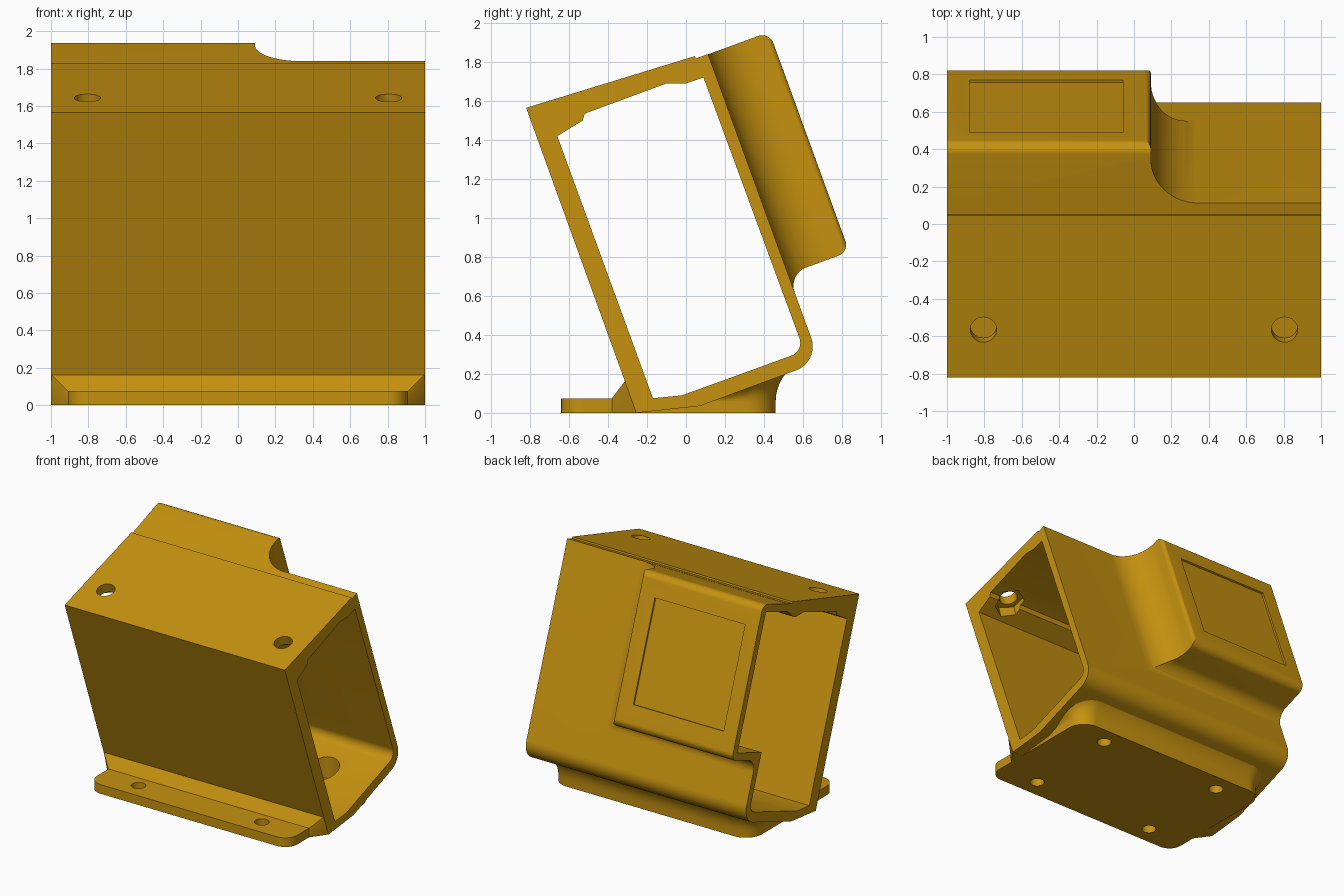
import bpy, bmesh, math
from mathutils import Matrix, Vector

if "Cube" in bpy.data.objects:
    bpy.data.objects.remove(bpy.data.objects["Cube"])

TILT = math.radians(20)
C, S = math.cos(TILT), math.sin(TILT)

gold = bpy.data.materials.new("golden_amber")
gold.diffuse_color = (0.56, 0.285, 0.005, 1)
gold.use_nodes = True
gold.node_tree.nodes["Principled BSDF"].inputs["Base Color"].default_value = gold.diffuse_color


def arc(cx, cy, r, a0, a1, n=12):
    return [(cx + r * math.cos(math.radians(a0 + (a1 - a0) * i / n)),
             cy + r * math.sin(math.radians(a0 + (a1 - a0) * i / n))) for i in range(n + 1)]


def tilted(pts):
    """(depth, height) in the leaning frame -> (y, z)"""
    return [(C * u - S * v, S * u + C * v) for u, v in pts]


def finish(name, bm):
    bmesh.ops.recalc_face_normals(bm, faces=bm.faces)
    mesh = bpy.data.meshes.new(name)
    bm.to_mesh(mesh)
    bm.free()
    ob = bpy.data.objects.new(name, mesh)
    bpy.context.collection.objects.link(ob)
    mesh.materials.append(gold)
    return ob


def loft(name, rings):
    bm = bmesh.new()
    vs = [[bm.verts.new(p) for p in ring] for ring in rings]
    n = len(vs[0])
    for a, b in zip(vs, vs[1:]):
        for i in range(n):
            j = (i + 1) % n
            bm.faces.new((a[i], a[j], b[j], b[i]))
    bm.faces.new(vs[0])
    bm.faces.new(vs[-1])
    return finish(name, bm)


def prism_x(name, pts, x0, x1):
    return loft(name, [[(x, y, z) for y, z in pts] for x in (x0, x1)])


def prism_z(name, pts, z0, z1):
    return loft(name, [[(x, y, z) for x, y in pts] for z in (z0, z1)])


def cylinder(name, base, axis, r, depth, sides=32):
    bm = bmesh.new()
    axis = Vector(axis).normalized()
    mat = Matrix.Translation(Vector(base) + axis * depth / 2) @ axis.to_track_quat('Z', 'Y').to_matrix().to_4x4()
    bmesh.ops.create_cone(bm, cap_ends=True, segments=sides, radius1=r, radius2=r, depth=depth, matrix=mat)
    return finish(name, bm)


def combine(ob, other, op):
    mod = ob.modifiers.new(op, 'BOOLEAN')
    mod.operation, mod.object, mod.solver = op, other, 'EXACT'
    bpy.context.view_layer.objects.active = ob
    bpy.ops.object.modifier_apply(modifier=mod.name)
    bpy.data.objects.remove(other)


# Leaning sleeve, outer shape
outer = [(-0.82, 1.565), (0.045, 1.83), (0.05, 1.818), (0.113, 1.841)]
outer += tilted(arc(0.605, 0.142, 0.13, 0, -90))
outer += [(0.07, 0.035), (-0.255, 0.0)]
holder = prism_x("leaning_holder", outer, -1, 1)

# Raised compartment on the back: side shape crossed with a plan shape
side = [(0.69, 1.69)] + arc(1.01, 1.63, 0.06, 90, 0) + arc(1.01, 0.55, 0.06, 0, -90)
side += arc(0.835, 0.39, 0.1, 90, 180) + [(0.69, 0.39)]
bump = prism_x("back_compartment", tilted(side), -1, 0.6)
plan = [(-1.2, 0.6), (-1.2, 1.2), (0.06, 1.2), (0.06, 1.07)]
plan = [(-1.2, 0.6), (-1.2, 1.07)] + arc(0.06, 1.04, 0.03, 90, 0, 6)
plan += arc(0.34, 0.985, 0.25, 180, 270, 16) + [(0.34, 0.6)]
flare = prism_z("compartment_plan", plan, 0.2, 1.9)
flare.data.transform(Matrix.Rotation(TILT, 4, 'X'))
combine(bump, flare, 'INTERSECT')
combine(holder, bump, 'UNION')

# Base plate with rounded corners
half = arc(0.80, -0.53, 0.11, -90, 0) + arc(0.76, 0.31, 0.15, 0, 90)
plate = prism_z("base_plate", half + [(-x, y) for x, y in reversed(half)], 0, 0.075)
combine(holder, plate, 'UNION')

# Concave fillet between plate and sleeve underside
rings = []
for k in range(9):
    a = math.radians(90) * k / 8
    e = 0.088 * (1 - math.cos(a))
    h = [(0.91 + e, 0.12)] + arc(0.76, 0.31, 0.15 + e, 0, 90)
    ring = []
    for x, y in h + [(-x, y) for x, y in reversed(h)]:
        top = 0.055 + 0.364 * (y - 0.07)
        ring.append((x, y, 0.06 + (top - 0.06) * math.sin(a)))
    rings.append(ring)
combine(holder, loft("base_fillet", rings), 'UNION')

# Sloping wedge where the sleeve front meets the plate
bm = bmesh.new()
for s in (-1, 1):
    for x, y, z in [(0.91, -0.38, 0), (0.91, -0.38, 0.075), (1, -0.312, 0.165),
                    (1, -0.255, 0), (1, -0.25, 0.165), (1, -0.25, 0)]:
        bm.verts.new((s * x, y, z))
bmesh.ops.convex_hull(bm, input=bm.verts)
combine(holder, finish("front_wedge", bm), 'UNION')

# Main cavity, open at both ends
inner = [(-0.66, 1.42), (-0.53, 1.5), (-0.52, 1.535), (-0.1, 1.69), (0.0, 1.69), (0.09, 1.72)]
inner += tilted(arc(0.608, 0.161, 0.07, 0, -90)) + [(-0.02, 0.09), (-0.17, 0.075)]
combine(holder, prism_x("cavity", inner, -1.1, 1.1), 'DIFFERENCE')

# Compartment cavity, open at the left end
pocket = tilted([(0.6, 1.585), (0.72, 1.63), (1.01, 1.63), (1.01, 0.55), (0.6, 0.55)])
combine(holder, prism_x("compartment_cavity", pocket, -1.1, 0.03), 'DIFFERENCE')

# Shallow label recess on the compartment
label = tilted([(1.055, 1.506), (1.2, 1.506), (1.2, 0.688), (1.055, 0.688)])
combine(holder, prism_x("label_recess", label, -0.88, -0.06), 'DIFFERENCE')

# Screw holes: top with hexagonal nut pockets, base with access bores
down = Vector((0, 0.293, -0.956))
for s in (-1, 1):
    p = Vector((s * 0.805, -0.565, 1.643))
    combine(holder, cylinder("top_hole", p - down * 0.1, down, 0.07, 0.4), 'DIFFERENCE')
    combine(holder, cylinder("nut_pocket", p + down * 0.08, down, 0.12, 0.15, 6), 'DIFFERENCE')
    for y in (-0.49, 0.31):
        combine(holder, cylinder("base_hole", (s * 0.56, y, -0.1), (0, 0, 1), 0.055, 0.3), 'DIFFERENCE')
    combine(holder, cylinder("access_bore", (s * 0.56, 0.31, 0.075), (0, 0, 1), 0.12, 0.3), 'DIFFERENCE')

# Smooth curves, crisp edges
bpy.ops.object.select_all(action='DESELECT')
holder.select_set(True)
bpy.context.view_layer.objects.active = holder
bpy.ops.object.shade_smooth_by_angle(angle=math.radians(25))
